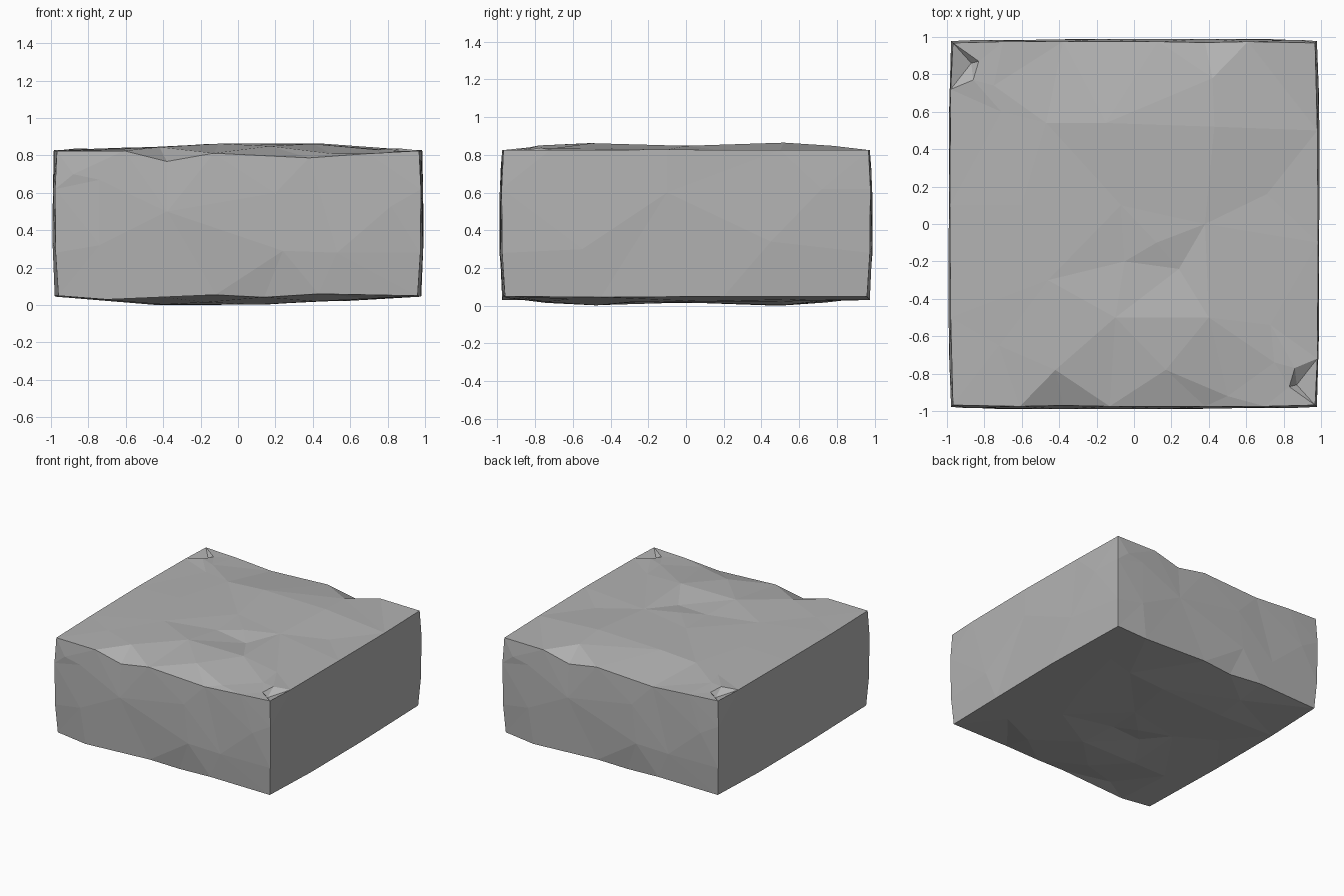
import bpy, bmesh
from mathutils import Vector
from mathutils.geometry import delaunay_2d_cdt

if "Cube" in bpy.data.objects:
    bpy.data.objects.remove(bpy.data.objects["Cube"])

H = 0.865

# Rim points of one long side and one short side; the opposite sides are half turns
front_top = [(-.61, -.975, .825), (-.38, -.97, .768), (-.13, -.975, .812),
             (.38, -.975, .787), (.70, -.975, .81)]
front_bottom = [(-.70, -.975, .03), (-.12, -.97, .055), (.14, -.955, .042), (.43, -.97, .06)]
right_top = [(.98, -.72, .825), (.985, -.1, .828), (.98, .5, .825)]
right_bottom = [(.975, -.45, .045), (.98, .2, .05)]
front_mid = [(-.88, -.985, .7), (-.74, -.985, .67), (-.74, -.988, .32), (-.38, -.99, .5),
             (.24, -.99, .29), (.53, -.985, .28), (.82, -.985, .53), (.2, -.988, .6)]
right_mid = [(.99, -.55, .30), (.992, .45, .34), (.99, -.1, .6), (.988, .72, .62)]

# Weathered relief of the broad faces
top_relief = [(-.42, -.78, .845), (.17, -.78, .85), (.50, -.92, .81), (-.10, -.50, .863),
              (.40, -.50, .862), (.73, -.54, .835), (.12, -.10, .85), (.38, 0, .848),
              (.24, -.24, .825), (-.05, -.20, .84), (-.07, .10, .85), (.71, .16, .828),
              (.43, .52, .865), (-.15, .54, .862), (-.47, .54, .842), (-.60, .10, .842),
              (-.71, .60, .832), (-.46, -.30, .845), (-.72, -.65, .83), (.42, .78, .848)]
# Split running in from two opposite top corners
split = [(.75, -.74, .83), (.87, -.86, .785), (.86, -.77, .838), (.83, -.87, .822)]


def turn(points):
    return [(-x, -y, z) for x, y, z in points]


# Corners counter-clockwise from front left, with a slightly bulging upright edge
signs = [(-1, -1), (1, -1), (1, 1), (-1, 1)]
top_corner = [(.968 * a, .968 * b, .825) for a, b in signs]
low_corner = [(.96 * a, .96 * b, .05) for a, b in signs]
upright = [[(.975 * a, .975 * b, .28), (.978 * a, .978 * b, .62)] for a, b in signs]
tops = [front_top, right_top, turn(front_top), turn(right_top)]
bottoms = [front_bottom, right_bottom, turn(front_bottom), turn(right_bottom)]
mids = [front_mid, right_mid, turn(front_mid), turn(right_mid)]

bm = bmesh.new()


def facet_face(rim, inner, u, v):
    """Fill a closed rim with triangles through the inner points, laid out on axes u and v."""
    pts = rim + inner
    n = len(rim)
    flat = [Vector((p[u], p[v])) for p in pts]
    edges = [(i, (i + 1) % n) for i in range(n)]
    _, _, faces, origin, _, _ = delaunay_2d_cdt(flat, edges, [], 1, 1e-6)
    verts = [bm.verts.new(p) for p in pts]
    for f in faces:
        bm.faces.new([verts[origin[i][0]] for i in f])


# Four upright sides
for i in range(4):
    j = (i + 1) % 4
    rim = ([low_corner[i]] + bottoms[i] + [low_corner[j]] + upright[j] +
           [top_corner[j]] + tops[i][::-1] + [top_corner[i]] + upright[i][::-1])
    facet_face(rim, mids[i], i % 2, 2)

# Top and underside
top_rim = sum(([top_corner[i]] + tops[i] for i in range(4)), [])
low_rim = sum(([low_corner[i]] + bottoms[i] for i in range(4)), [])
facet_face(top_rim, top_relief + split + turn(split), 0, 1)
facet_face(low_rim, [(-x, y * .95, H - z) for x, y, z in top_relief], 0, 1)

bmesh.ops.remove_doubles(bm, verts=bm.verts, dist=.0005)
bmesh.ops.recalc_face_normals(bm, faces=bm.faces)

# Single grey stone block with flat facets
mesh = bpy.data.meshes.new("stone_block")
bm.to_mesh(mesh)
bm.free()
block = bpy.data.objects.new("stone_block", mesh)
bpy.context.collection.objects.link(block)
stone = bpy.data.materials.new("grey stone")
stone.diffuse_color = (.45, .45, .45, 1)
stone.use_nodes = True
stone.node_tree.nodes["Principled BSDF"].inputs["Base Color"].default_value = stone.diffuse_color
mesh.materials.append(stone)
